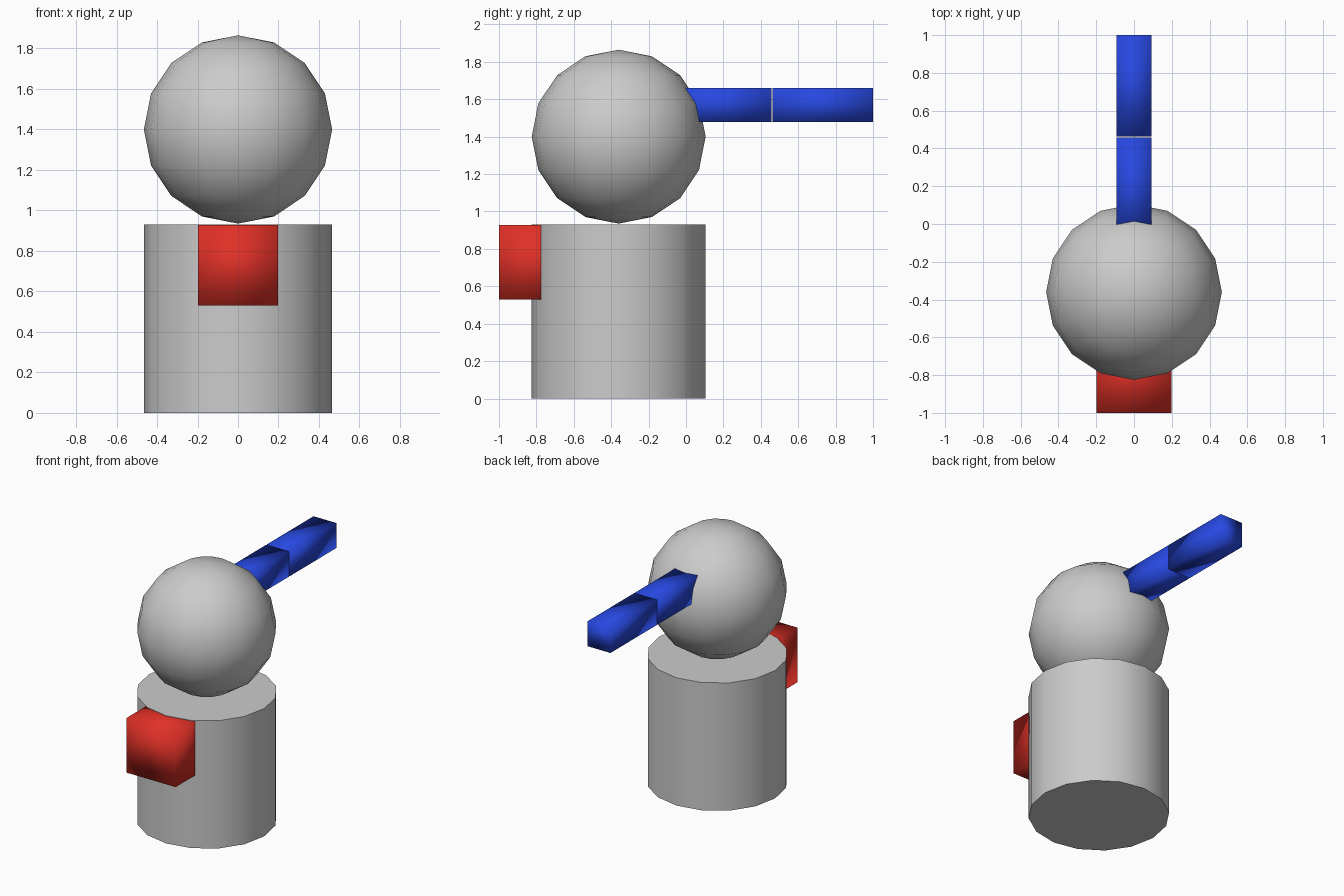
import bpy
import math

if "Cube" in bpy.data.objects:
    bpy.data.objects.remove(bpy.data.objects["Cube"])


def material(name, rgb):
    m = bpy.data.materials.new(name)
    m.diffuse_color = (*rgb, 1.0)
    m.use_nodes = True
    m.node_tree.nodes["Principled BSDF"].inputs["Base Color"].default_value = m.diffuse_color
    return m


GREY = material("light_grey", (0.60, 0.60, 0.60))
RED = material("red", (0.75, 0.03, 0.02))
BLUE = material("blue", (0.02, 0.065, 0.75))

R = 0.465       # shared radius of body and head
CY = -0.36      # y of the body axis


def finish(name, mat):
    ob = bpy.context.object
    ob.name = name
    ob.data.materials.append(mat)
    return ob


def soft_box(name, lo, hi, mat):
    """Box between two corners, shaded smooth across its edges."""
    bpy.ops.mesh.primitive_cube_add(size=1)
    ob = finish(name, mat)
    for v in ob.data.vertices:
        v.co = [lo[i] if v.co[i] < 0 else hi[i] for i in range(3)]
    bpy.ops.object.shade_smooth()
    return ob


# Body: upright 16-sided drum with sharp rims
bpy.ops.mesh.primitive_cylinder_add(vertices=16, radius=R, depth=2 * R,
                                    location=(0, CY, R))
finish("body", GREY)
bpy.ops.object.shade_smooth_by_angle(angle=math.radians(30))

# Head: ball resting on the drum
bpy.ops.mesh.primitive_uv_sphere_add(segments=16, ring_count=8, radius=R,
                                     location=(0, CY, 1.40))
finish("head", GREY)
bpy.ops.object.shade_smooth()

# Front block, sunk into the body
soft_box("front_block", (-0.198, -1.0, 0.53), (0.198, -0.60, 0.927), RED)

# Two bars in line, reaching back out of the head
soft_box("inner_bar", (-0.092, -0.08, 1.478), (0.092, 0.457, 1.66), BLUE)
soft_box("outer_bar", (-0.092, 0.463, 1.478), (0.092, 1.0, 1.66), BLUE)
